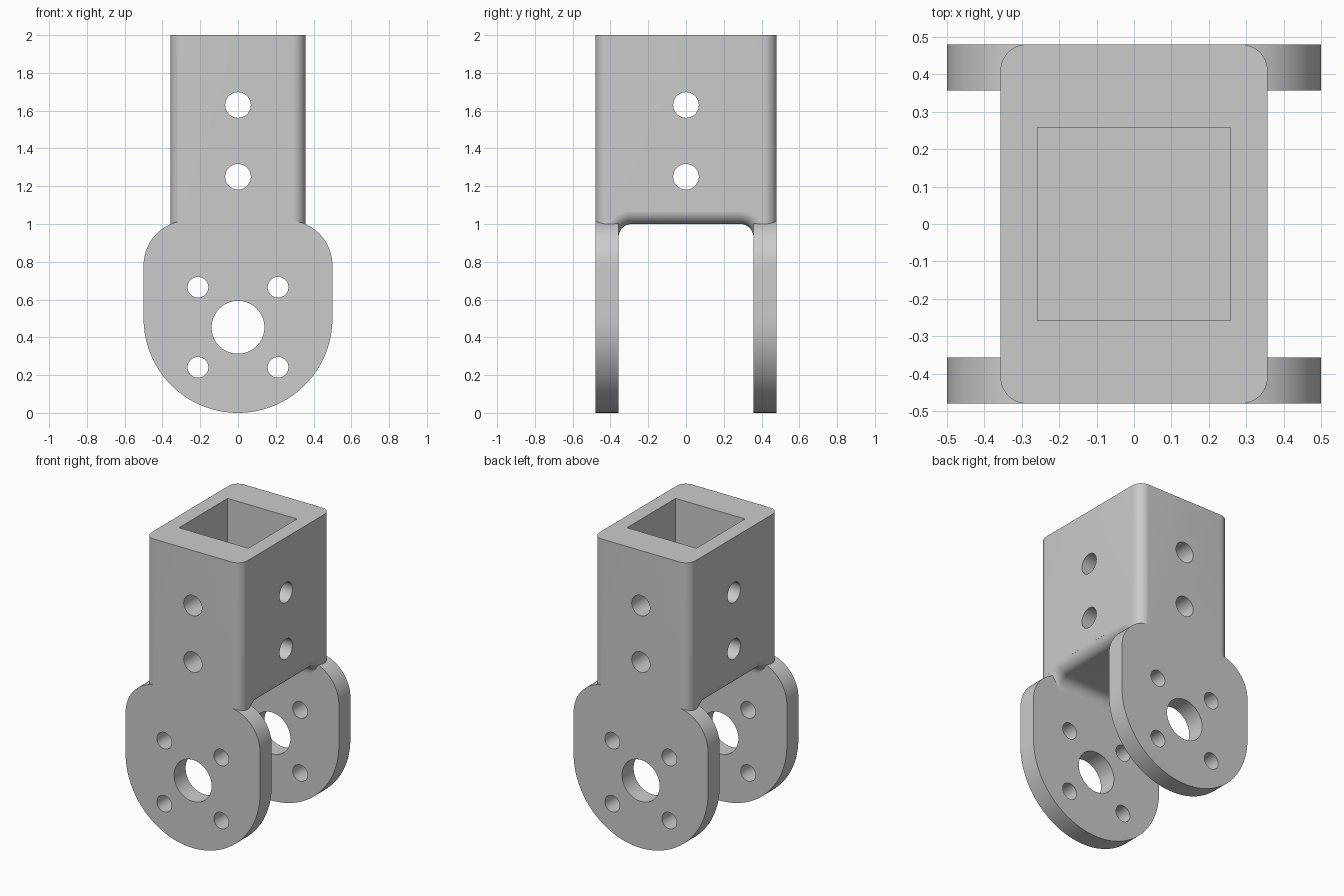
import bpy, bmesh, math
from math import sin, cos, pi, sqrt

cube = bpy.data.objects.get("Cube")
if cube:
    bpy.data.objects.remove(cube, do_unlink=True)

grey = bpy.data.materials.new("plain grey")
grey.use_nodes = True
COLOUR = (0.6, 0.6, 0.6, 1)
grey.diffuse_color = COLOUR
grey.node_tree.nodes["Principled BSDF"].inputs["Base Color"].default_value = COLOUR

HALF_X, HALF_Y, INNER_Y, ROUND = 0.357, 0.48, 0.357, 0.07


def arc(cx, cy, r, a0, a1, n):
    """Points on an arc, angles in degrees."""
    angles = [math.radians(a0 + (a1 - a0) * i / n) for i in range(n + 1)]
    return [(cx + r * cos(a), cy + r * sin(a)) for a in angles]


def loft(name, rings):
    """Closed solid through matching rings of 3D points."""
    bm = bmesh.new()
    loops = [[bm.verts.new(p) for p in ring] for ring in rings]
    for a, b in zip(loops, loops[1:]):
        for i in range(len(a)):
            j = (i + 1) % len(a)
            bm.faces.new((a[i], a[j], b[j], b[i]))
    bm.faces.new(loops[0])
    bm.faces.new(loops[-1])
    bmesh.ops.recalc_face_normals(bm, faces=bm.faces)
    mesh = bpy.data.meshes.new(name)
    bm.to_mesh(mesh)
    bm.free()
    mesh.materials.append(grey)
    obj = bpy.data.objects.new(name, mesh)
    bpy.context.collection.objects.link(obj)
    return obj


def prism_y(name, outline, y0, y1):
    return loft(name, [[(x, y, z) for x, z in outline] for y in (y0, y1)])


def combine(target, tool, operation):
    """Apply a boolean and remove the tool."""
    mod = target.modifiers.new("join", 'BOOLEAN')
    mod.operation, mod.solver, mod.object = operation, 'EXACT', tool
    bpy.context.view_layer.objects.active = target
    bpy.ops.object.modifier_apply(modifier=mod.name)
    bpy.data.objects.remove(tool, do_unlink=True)


# Socket block with rounded upright corners
plan = []
for sx, sy, a in ((1, 1, 0), (-1, 1, 90), (-1, -1, 180), (1, -1, 270)):
    plan += arc(sx * (HALF_X - ROUND), sy * (HALF_Y - ROUND), ROUND, a, a + 90, 10)
bracket = loft("clevis_bracket", [[(x, y, z) for x, y in plan] for z in (0.9, 2)])

# Tunnel under the block, flaring at its mouths so the lower edges are rounded
xs = [HALF_X - ROUND * (1 - sin(i * pi / 20)) for i in range(10)] + [HALF_X - 0.0002, HALF_X + 0.02]
rings = []
for x in [-v for v in reversed(xs)] + xs:
    over = min(max(abs(x) - (HALF_X - ROUND), 0), ROUND)
    flare = ROUND - sqrt(ROUND ** 2 - over ** 2)
    r, cy, cz = ROUND + flare, INNER_Y - ROUND, 1 - ROUND
    section = arc(cy, cz, r, 0, 90, 10) + arc(-cy, cz, r, 90, 180, 10)
    section += [(-cy - r, 0.8), (cy + r, 0.8)]
    rings.append([(x, y, z) for y, z in section])
combine(bracket, loft("tunnel_cutter", rings), 'DIFFERENCE')

# Two fork arms: round below, softened shoulders above
arm = arc(0, 0.5, 0.5, 180, 360, 64)
arm += arc(0.26, 0.78, 0.24, 0, 90, 20) + arc(-0.26, 0.78, 0.24, 90, 180, 20)
for side in (-1, 1):
    combine(bracket, prism_y("fork_arm", arm, side * HALF_Y, side * INNER_Y), 'UNION')

# Square socket open at the top
s = 0.258
square = [(-s, -s), (s, -s), (s, s), (-s, s)]
combine(bracket, loft("socket_cutter", [[(x, y, z) for x, y in square] for z in (1.1, 2.1)]), 'DIFFERENCE')


def drill(x, z, r, sideways=False):
    hole = prism_y("drill", arc(x, z, r, 0, 360, 40)[:-1], -1, 1)
    if sideways:
        hole.rotation_euler.z = pi / 2
        bpy.context.view_layer.update()
    combine(bracket, hole, 'DIFFERENCE')


# Pin holes through the socket, both ways
for z in (1.25, 1.63):
    drill(0, z, 0.068)
    drill(0, z, 0.068, True)

# Pivot hole and its four screw holes
drill(0, 0.453, 0.14)
for x in (-0.212, 0.212):
    for dz in (-0.212, 0.212):
        drill(x, 0.453 + dz, 0.055)

bpy.ops.object.select_all(action='DESELECT')
bracket.select_set(True)
bpy.context.view_layer.objects.active = bracket
bpy.ops.object.shade_smooth_by_angle(angle=math.radians(30))
